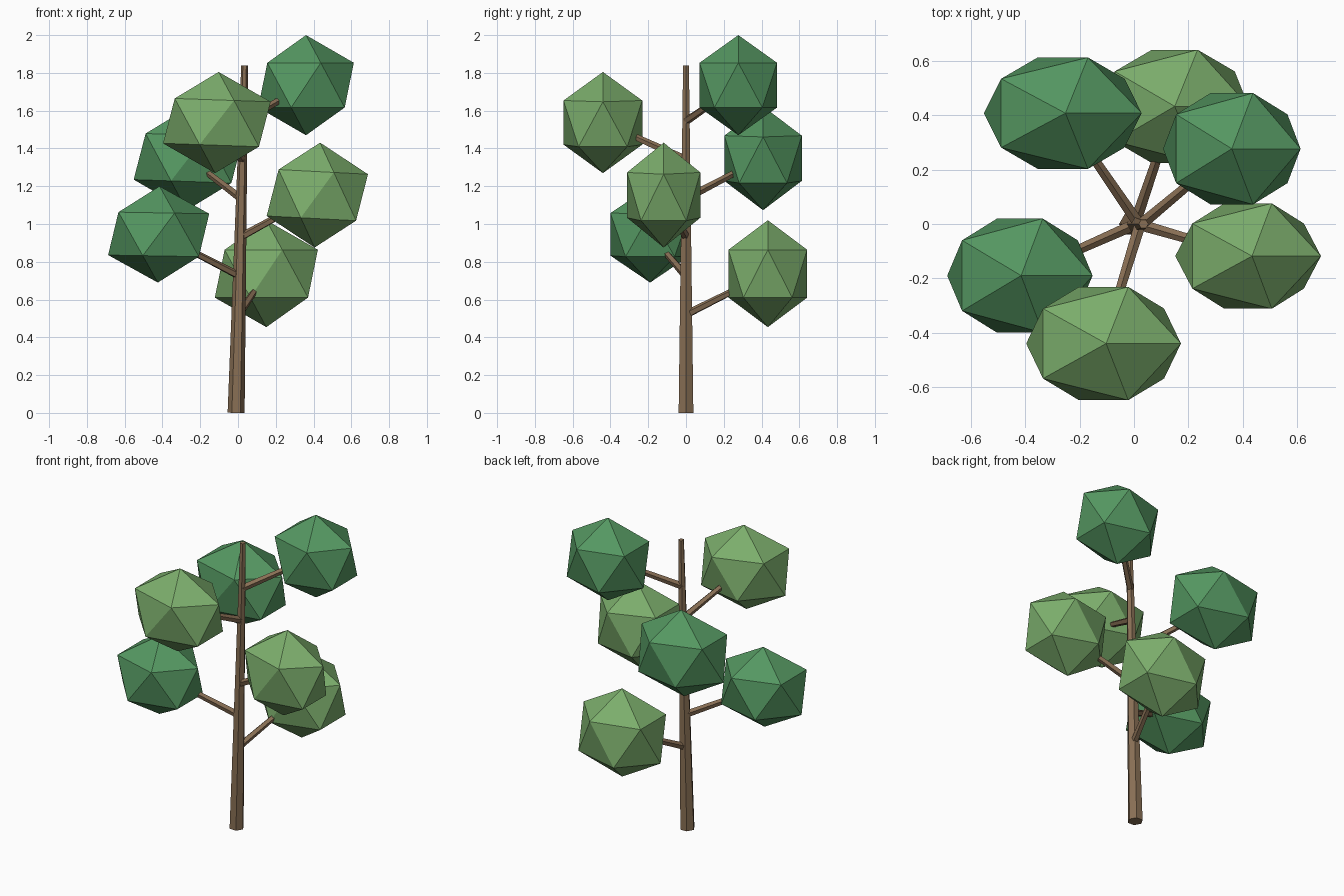
import bpy, bmesh, math
from mathutils import Vector

if "Cube" in bpy.data.objects:
    bpy.data.objects.remove(bpy.data.objects["Cube"])


def material(name, rgb):
    m = bpy.data.materials.new(name)
    m.diffuse_color = (*rgb, 1)
    m.use_nodes = True
    m.node_tree.nodes["Principled BSDF"].inputs["Base Color"].default_value = m.diffuse_color
    return m


BARK = material("bark", (0.25, 0.16, 0.09))
LIGHT = material("light_leaf", (0.20, 0.42, 0.15))
DARK = material("dark_leaf", (0.09, 0.31, 0.12))


def add_object(name, bm, mat):
    bmesh.ops.recalc_face_normals(bm, faces=bm.faces)
    me = bpy.data.meshes.new(name)
    bm.to_mesh(me)
    bm.free()
    me.materials.append(mat)
    ob = bpy.data.objects.new(name, me)
    bpy.context.collection.objects.link(ob)
    return ob


def limb(name, p0, p1, r0, r1, sides, ref):
    """Tapered prism from p0 to p1 with a corner facing ref."""
    p0, p1 = Vector(p0), Vector(p1)
    axis = (p1 - p0).normalized()
    u = (ref - axis * ref.dot(axis)).normalized()
    v = axis.cross(u)
    bm = bmesh.new()
    rings = []
    for p, r in ((p0, r0), (p1, r1)):
        angles = [math.tau * i / sides for i in range(sides)]
        rings.append([bm.verts.new(p + r * (u * math.cos(a) + v * math.sin(a))) for a in angles])
    a, b = rings
    for i in range(sides):
        j = (i + 1) % sides
        bm.faces.new((a[i], a[j], b[j], b[i]))
    bm.faces.new(a[::-1])
    bm.faces.new(b)
    return add_object(name, bm, BARK)


def leaf_clump(name, centre, radii, tilt, mat):
    """Flat-faced icosahedron stretched to radii."""
    bm = bmesh.new()
    bmesh.ops.create_icosphere(bm, subdivisions=1, radius=1)
    bmesh.ops.scale(bm, vec=radii, verts=bm.verts)
    ob = add_object(name, bm, mat)
    ob.location = centre
    ob.rotation_euler.y = math.radians(tilt)


# Leaning hexagonal trunk
BASE, TOP = Vector((-0.01, 0, 0)), Vector((0.035, 0, 1.84))
limb("trunk", BASE, TOP, 0.045, 0.018, 6, Vector((1, 0, 0)))

# Leaf clumps spiralling up the trunk: centre, radii, tilt
CLUMPS = [
    ((0.15, 0.433, 0.737), (0.305, 0.245, 0.283), 0),
    ((-0.42, -0.19, 0.945), (0.297, 0.247, 0.255), 1),
    ((0.42, -0.118, 1.153), (0.293, 0.228, 0.278), 3),
    ((-0.262, 0.408, 1.348), (0.32, 0.241, 0.275), 2),
    ((-0.112, -0.44, 1.537), (0.314, 0.245, 0.268), 2),
    ((0.36, 0.277, 1.735), (0.283, 0.241, 0.265), 0),
]
for i, (centre, radii, tilt) in enumerate(CLUMPS):
    # Evenly spaced branch from the trunk axis into its clump
    start = BASE.lerp(TOP, (0.52 + 0.205 * i) / 1.84)
    limb(f"branch_{i + 1}", start, centre, 0.022, 0.015, 5, Vector((0, 0, 1)))
    leaf_clump(f"leaf_clump_{i + 1}", centre, radii, tilt, DARK if i % 2 else LIGHT)
